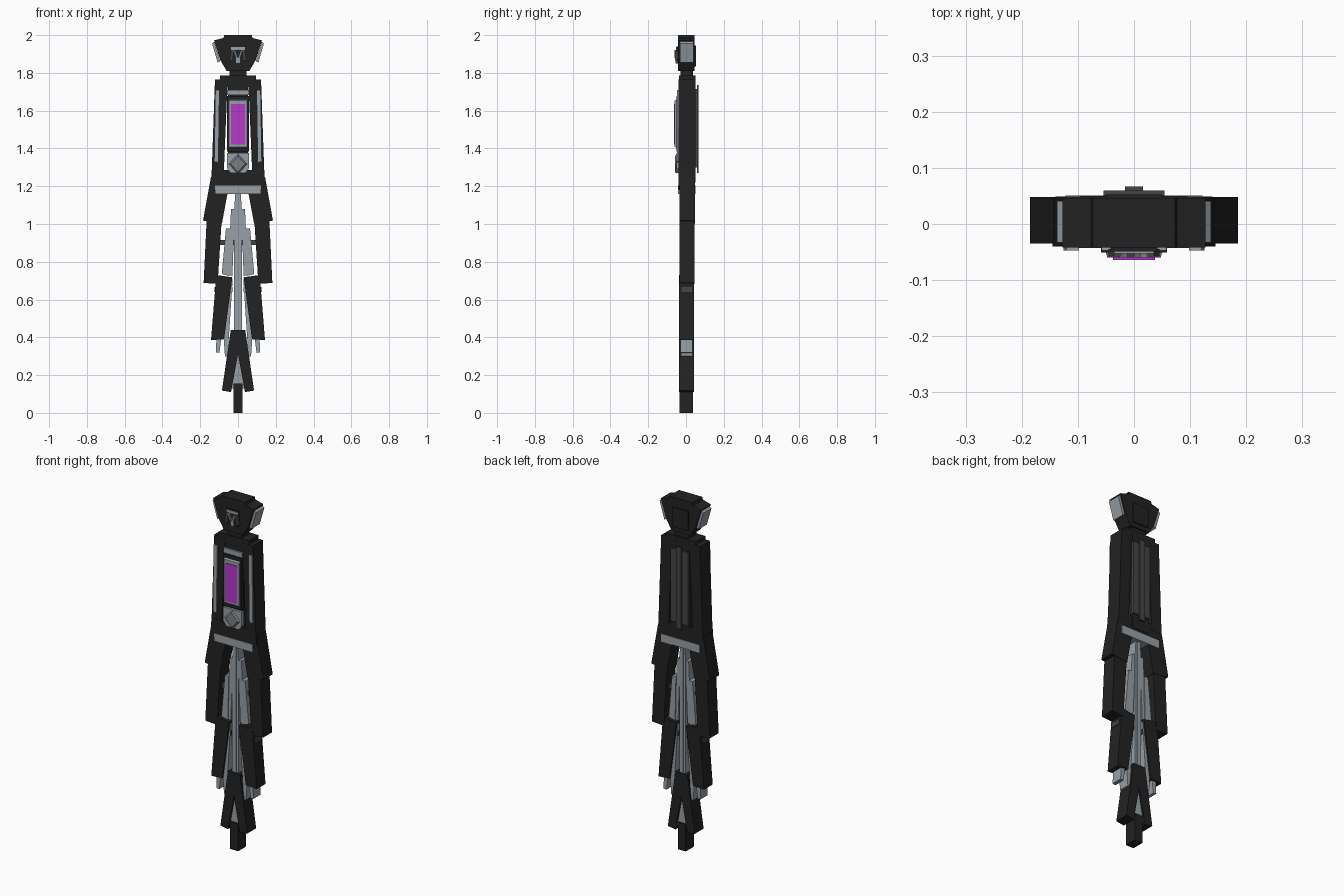
import bpy, bmesh
from mathutils import Vector

default = bpy.data.objects.get("Cube")
if default:
    bpy.data.objects.remove(default, do_unlink=True)


def material(name, r, g, b):
    m = bpy.data.materials.new(name)
    m.use_nodes = True
    m.diffuse_color = (r, g, b, 1)
    bsdf = next(n for n in m.node_tree.nodes if n.type == 'BSDF_PRINCIPLED')
    bsdf.inputs["Base Color"].default_value = (r, g, b, 1)
    return m


BLACK = material("black", .016, .016, .016)
DARK = material("dark grey", .06, .06, .065)
MID = material("mid grey", .2, .215, .23)
SILVER = material("silver", .31, .35, .385)
PURPLE = material("purple", .47, .04, .6)


def prism(name, pts, y0, y1, mat, pair=False, taper=1.0):
    """Extrude an x-z outline from front y0 to back y1; pair adds the mirrored copy."""
    bm = bmesh.new()
    mid = sum((Vector(p) for p in pts), Vector((0, 0))) / len(pts)
    for side in ((1, -1) if pair else (1,)):
        back = [bm.verts.new((side * x, y1, z)) for x, z in pts]
        front = []
        for p in pts:
            q = mid + (Vector(p) - mid) * taper
            front.append(bm.verts.new((side * q.x, y0, q.y)))
        bm.faces.new(back)
        bm.faces.new(front)
        for i in range(len(pts)):
            j = (i + 1) % len(pts)
            bm.faces.new((back[i], back[j], front[j], front[i]))
    bmesh.ops.recalc_face_normals(bm, faces=bm.faces[:])
    me = bpy.data.meshes.new(name)
    bm.to_mesh(me)
    bm.free()
    me.materials.append(mat)
    ob = bpy.data.objects.new(name, me)
    bpy.context.collection.objects.link(ob)
    return ob


def sym(half):
    """Complete a right-half outline across x = 0."""
    return half + [(-x, z) for x, z in reversed(half) if x]


def slab(name, w, z0, z1, y0, y1, mat, taper=1.0):
    return prism(name, sym([(w, z1), (w, z0)]), y0, y1, mat, taper=taper)


# Head with ear plates, back plate and face grille
prism("head", sym([(.073, 2), (.077, 1.985), (.127, 1.972), (.095, 1.87), (.06, 1.81)]),
      -.042, .046, BLACK)
prism("ear_plates", [(.126, 1.965), (.137, 1.955), (.108, 1.855), (.095, 1.862)],
      -.033, .041, SILVER, True)
slab("head_back_plate", .05, 1.835, 1.945, .045, .053, BLACK)
prism("face_plate", sym([(.042, 1.94), (.032, 1.85)]), -.049, -.04, BLACK)
slab("brow_bar", .036, 1.922, 1.936, -.053, -.045, SILVER)
prism("face_outer_prongs", [(.022, 1.922), (.036, 1.922), (.045, 1.865), (.028, 1.865)],
      -.058, -.045, DARK, True)
prism("face_inner_prongs", [(.012, 1.915), (.026, 1.922), (.012, 1.88), (0, 1.88)],
      -.06, -.045, MID, True)
slab("chin_stud", .01, 1.85, 1.878, -.055, -.045, SILVER)

# Neck and collar
slab("neck", .045, 1.78, 1.815, -.03, .038, BLACK)
slab("collar", .095, 1.74, 1.785, -.038, .05, BLACK)

# Torso walls around a centre column with narrow through slots
prism("torso_walls", [(.05, 1.765), (.122, 1.765), (.14, 1.25), (.076, 1.25), (.058, 1.69)],
      -.039, .049, BLACK, True)
slab("torso_column", .054, 1.22, 1.76, -.037, .051, BLACK)
prism("waist", sym([(.139, 1.285), (.145, 1.2), (.12, 1.18)]), -.04, .048, BLACK)
slab("belt", .122, 1.16, 1.205, -.043, .051, SILVER)

# Front trim, window and gem
prism("torso_trim", [(.098, 1.71), (.12, 1.71), (.126, 1.33), (.104, 1.325)],
      -.047, -.035, SILVER, True)
slab("chest_bar", .058, 1.682, 1.71, -.047, -.035, SILVER)
slab("window_surround", .059, 1.385, 1.678, -.051, -.035, BLACK)
slab("window_frame", .05, 1.402, 1.66, -.06, -.05, SILVER, .95)
slab("window_pane", .037, 1.42, 1.635, -.064, -.058, PURPLE)
prism("gem_plate", sym([(.058, 1.375), (.058, 1.295), (.04, 1.27)]), -.05, -.035, SILVER)
prism("gem", sym([(0, 1.372), (.05, 1.318), (0, 1.262)]), -.058, -.049, MID, taper=.75)

# Back spine
slab("back_plate", .054, 1.3, 1.715, .049, .06, DARK)
slab("back_spine", .016, 1.27, 1.735, .059, .067, DARK)

# Overlapping side blades, getting lower and narrower
prism("hip_blades", [(.06, 1.25), (.143, 1.25), (.185, 1.018), (.085, 1.003), (.055, 1.165)],
      -.035, .048, BLACK, True)
prism("middle_blades", [(.085, 1.04), (.165, 1.04), (.182, .688), (.108, .683)],
      -.034, .046, BLACK, True)
prism("lower_blades", [(.03, .718), (.115, .73), (.143, .385), (.074, .39)],
      -.036, .043, BLACK, True)
prism("tail_fork", sym([(0, .44), (.038, .44), (.085, .118), (.037, .11), (0, .31)]),
      -.037, .042, BLACK)
slab("tail_tip", .025, 0, .155, -.034, .038, BLACK)

# Silver core, ribs and feet
prism("core", sym([(.014, 1.17), (.02, 1.08), (.02, .35), (.034, .13)]), -.025, .032, SILVER)
slab("core_ridge", .007, .42, 1.16, -.029, .036, SILVER)
prism("inner_ribs", [(.016, 1.08), (.037, 1.08), (.052, .73), (.03, .725)],
      -.022, .029, SILVER, True)
prism("outer_ribs", [(.04, .975), (.064, .975), (.086, .735), (.045, .725)],
      -.027, .034, SILVER, True)
prism("lower_ribs", [(.028, .71), (.05, .7), (.075, .38), (.069, .3), (.055, .298)],
      -.027, .034, SILVER, True)
prism("foot_rods", [(.084, .43), (.113, .43), (.117, .32), (.098, .318)],
      -.028, .035, SILVER, True)

# Cross pins
slab("upper_pin", .095, .89, .915, -.012, .018, DARK)
prism("lower_pins", [(.028, .667), (.124, .667), (.126, .64), (.028, .64)],
      -.025, .032, DARK, True)
